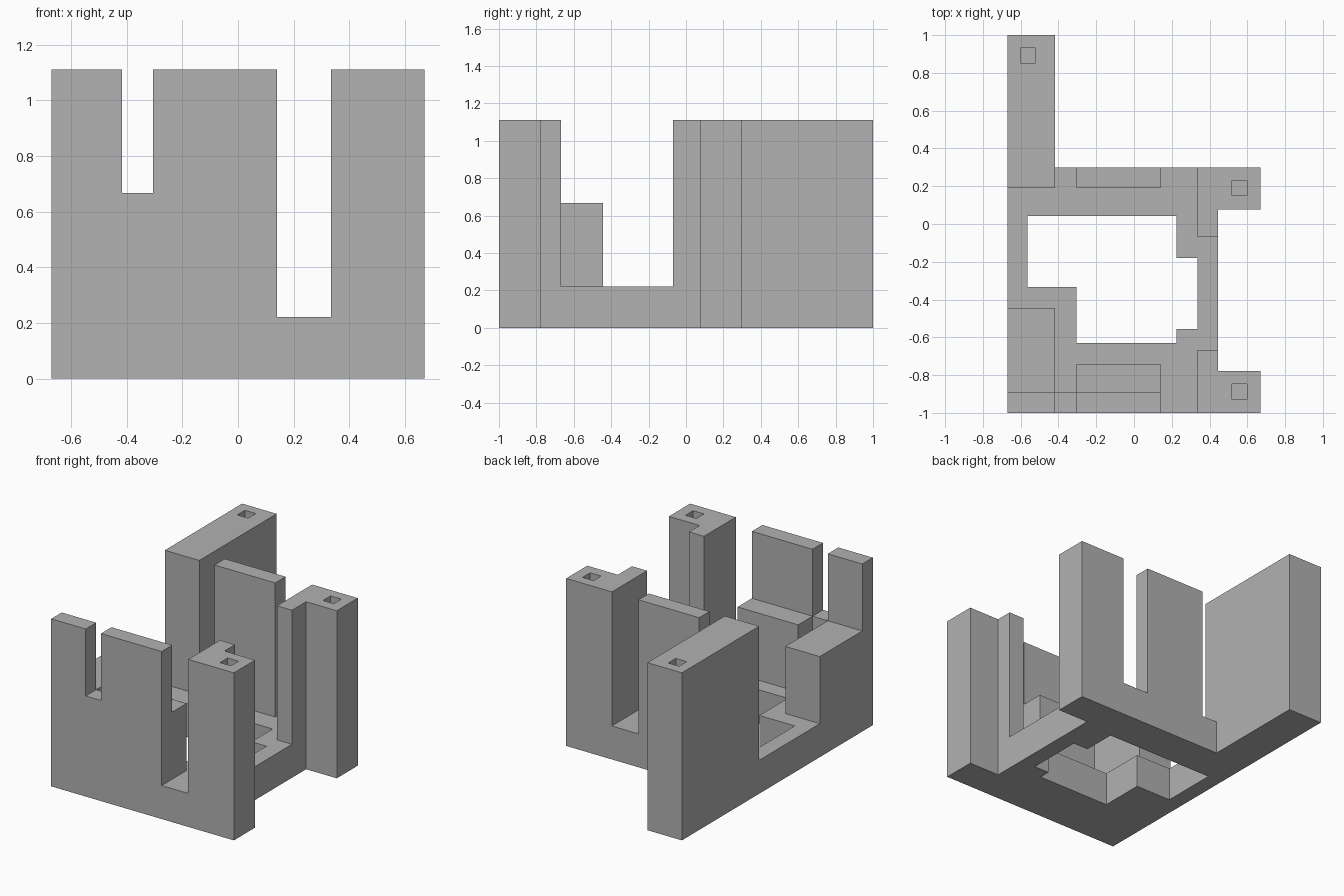
import bpy
import bmesh

if "Cube" in bpy.data.objects:
    bpy.data.objects.remove(bpy.data.objects["Cube"], do_unlink=True)

# One plain grey for the whole building
grey = bpy.data.materials.new("plain grey")
grey.use_nodes = True
colour = (0.445, 0.445, 0.445, 1)
grey.diffuse_color = colour
grey.node_tree.nodes["Principled BSDF"].inputs["Base Color"].default_value = colour

FLOOR, LEDGE, TOP = 0.222, 0.667, 1.111
SOCKET_SIZE, SOCKET_DEPTH = 0.08, 0.1


def rect(x0, x1, y0, y1):
    return [(x0, y0), (x1, y0), (x1, y1), (x0, y1)]


def prism(name, outline, z0, z1, hole=None):
    """Extrude a plan outline, with an optional hole, between two heights."""
    bm = bmesh.new()
    edges = []
    for loop in [outline] + ([hole] if hole else []):
        verts = [bm.verts.new((x, y, z0)) for x, y in loop]
        if hole:
            edges += [bm.edges.new((verts[i - 1], verts[i])) for i in range(len(verts))]
        else:
            bm.faces.new(verts)
    if hole:
        bmesh.ops.triangle_fill(bm, edges=edges, use_beauty=True)
    grown = bmesh.ops.extrude_face_region(bm, geom=bm.faces[:], use_keep_orig=True)
    top = [g for g in grown["geom"] if isinstance(g, bmesh.types.BMVert)]
    bmesh.ops.translate(bm, verts=top, vec=(0, 0, z1 - z0))
    bmesh.ops.recalc_face_normals(bm, faces=bm.faces[:])
    mesh = bpy.data.meshes.new(name)
    bm.to_mesh(mesh)
    bm.free()
    mesh.materials.append(grey)
    obj = bpy.data.objects.new(name, mesh)
    bpy.context.collection.objects.link(obj)
    return obj


def cut_socket(post, x, y):
    """Sink a small square socket into the top of a post."""
    h = SOCKET_SIZE / 2
    cutter = prism(post.name + "_socket_cutter", rect(x - h, x + h, y - h, y + h),
                   TOP - SOCKET_DEPTH, TOP + 0.1)
    cutter.hide_render = True
    mod = post.modifiers.new("socket", "BOOLEAN")
    mod.operation = "DIFFERENCE"
    mod.solver = "EXACT"
    mod.object = cutter
    bpy.context.view_layer.objects.active = post
    bpy.ops.object.modifier_apply(modifier=mod.name)
    bpy.data.objects.remove(cutter, do_unlink=True)


# Floor slab with the stepped opening
slab = [(-0.67, -1), (0.67, -1), (0.67, -0.778), (0.445, -0.778), (0.445, 0.078),
        (0.67, 0.078), (0.67, 0.298), (-0.417, 0.298), (-0.417, 1), (-0.67, 1)]
opening = [(-0.565, 0.042), (-0.565, -0.333), (-0.305, -0.333), (-0.305, -0.63),
           (0.225, -0.63), (0.225, -0.555), (0.335, -0.555), (0.335, -0.18),
           (0.225, -0.18), (0.225, 0.042)]
prism("floor_slab", slab, 0, FLOOR, opening)

# Front wall with its notch, and the matching back panel
prism("front_corner_wall", rect(-0.67, -0.417, -1, -0.89), FLOOR, TOP)
prism("front_notch_sill", rect(-0.417, -0.305, -1, -0.89), FLOOR, LEDGE)
prism("front_panel", rect(-0.305, 0.14, -1, -0.89), FLOOR, TOP)
prism("back_panel", rect(-0.305, 0.14, 0.19, 0.298), FLOOR, TOP)

# Low blocks behind the front wall
prism("corner_block", rect(-0.67, -0.417, -0.89, -0.445), FLOOR, LEDGE)
prism("panel_block", rect(-0.305, 0.14, -0.89, -0.74), FLOOR, LEDGE)

# Long side wall and the two L-shaped posts, each with a socket on top
long_wall = prism("long_wall", rect(-0.67, -0.417, 0.19, 1), FLOOR, TOP)
front_post = prism("front_post", [(0.335, -1), (0.67, -1), (0.67, -0.778), (0.445, -0.778),
                                  (0.445, -0.667), (0.335, -0.667)], FLOOR, TOP)
back_post = prism("back_post", [(0.335, -0.07), (0.445, -0.07), (0.445, 0.078),
                                (0.67, 0.078), (0.67, 0.298), (0.335, 0.298)], FLOOR, TOP)
cut_socket(long_wall, -0.562, 0.892)
cut_socket(front_post, 0.558, -0.888)
cut_socket(back_post, 0.558, 0.19)
